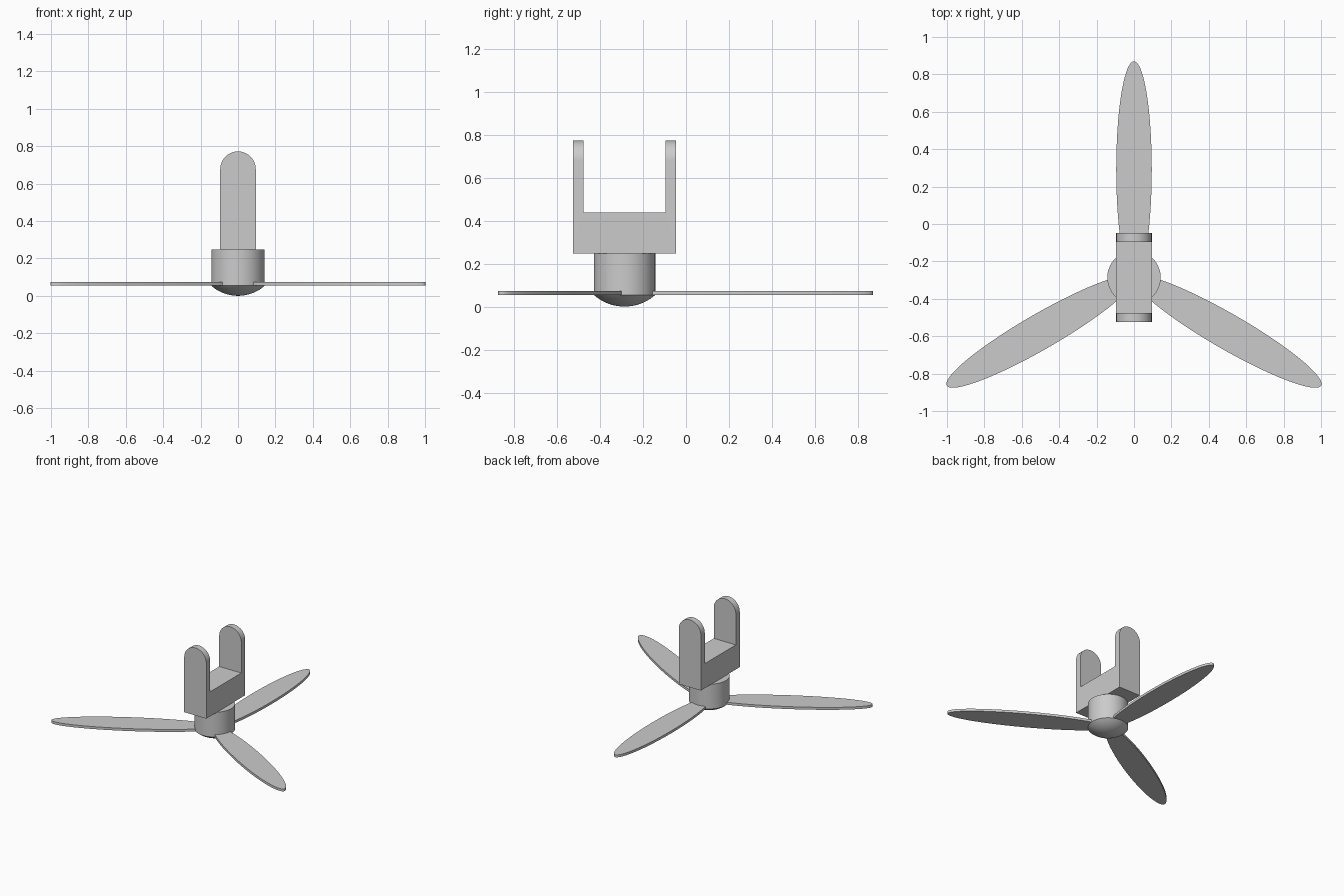
import bpy, bmesh, math
from mathutils import Matrix, Vector

cube = bpy.data.objects.get("Cube")
if cube:
    bpy.data.objects.remove(cube, do_unlink=True)

HUB_Y = -0.286        # rotor axis
HUB_R = 0.143
RIM_Z, BLADE_TOP, HUB_TOP = 0.054, 0.073, 0.247
FORK_W = 0.095        # half width of the fork
FORK_D = 0.239        # half depth of the fork

grey = bpy.data.materials.new("light grey")
grey.use_nodes = True
grey.diffuse_color = (0.6, 0.6, 0.6, 1)
grey.node_tree.nodes["Principled BSDF"].inputs["Base Color"].default_value = (0.6, 0.6, 0.6, 1)


def make_object(name, bm):
    bmesh.ops.recalc_face_normals(bm, faces=bm.faces)
    mesh = bpy.data.meshes.new(name)
    bm.to_mesh(mesh)
    bm.free()
    mesh.materials.append(grey)
    obj = bpy.data.objects.new(name, mesh)
    bpy.context.collection.objects.link(obj)
    return obj


def select(obj):
    bpy.ops.object.select_all(action='DESELECT')
    obj.select_set(True)
    bpy.context.view_layer.objects.active = obj


def smooth(obj):
    select(obj)
    bpy.ops.object.shade_smooth_by_angle(angle=math.radians(30))


def prism(name, outline, direction):
    """Extrude a closed outline along a direction."""
    bm = bmesh.new()
    face = bm.faces.new([bm.verts.new(p) for p in outline])
    ext = bmesh.ops.extrude_face_region(bm, geom=[face], use_keep_orig=True)
    moved = [v for v in ext["geom"] if isinstance(v, bmesh.types.BMVert)]
    bmesh.ops.translate(bm, verts=moved, vec=Vector(direction))
    return make_object(name, bm)


# Hub: shallow spherical dome below a plain cylinder, turned around the axis
dome_r = (HUB_R ** 2 + RIM_Z ** 2) / (2 * RIM_Z)
half_angle = math.asin(HUB_R / dome_r)
profile = []
for i in range(11):
    a = half_angle * i / 10
    profile.append((dome_r * math.sin(a), 0, dome_r * (1 - math.cos(a))))
profile += [(HUB_R, 0, HUB_TOP), (0, 0, HUB_TOP)]
bm = bmesh.new()
verts = [bm.verts.new(p) for p in profile]
edges = [bm.edges.new(pair) for pair in zip(verts, verts[1:])]
bmesh.ops.spin(bm, geom=verts + edges, cent=(0, 0, 0), axis=(0, 0, 1),
               angle=2 * math.pi, steps=64)
bmesh.ops.remove_doubles(bm, verts=bm.verts, dist=1e-4)
hub = make_object("hub", bm)
hub.location.y = HUB_Y
smooth(hub)

# Blades: three flat ellipses that start on the axis
BLADE_L, BLADE_W = 0.578, 0.095
for i, name in enumerate(("back_blade", "right_blade", "left_blade")):
    turn = Matrix.Rotation(math.radians(120 * i), 3, 'Z')
    outline = []
    for k in range(72):
        a = 2 * math.pi * k / 72
        outline.append(turn @ Vector((BLADE_W * math.cos(a),
                                      BLADE_L * (1 + math.sin(a)), RIM_Z)))
    blade = prism(name, outline, (0, 0, BLADE_TOP - RIM_Z))
    blade.location.y = HUB_Y
    smooth(blade)

# Fork: round-topped block with a gap cut between its two arms
ARM_TOP, GAP_FLOOR, ARM_T = 0.772, 0.438, 0.048
arch = [(-FORK_W, -FORK_D, HUB_TOP), (FORK_W, -FORK_D, HUB_TOP)]
for k in range(33):
    a = math.pi * k / 32
    arch.append((FORK_W * math.cos(a), -FORK_D, ARM_TOP - FORK_W + FORK_W * math.sin(a)))
fork = prism("mounting_fork", arch, (0, 2 * FORK_D, 0))

gap = FORK_D - ARM_T
cutter = prism("fork_gap_cutter",
               [(-1, -gap, GAP_FLOOR), (1, -gap, GAP_FLOOR), (1, -gap, 1), (-1, -gap, 1)],
               (0, 2 * gap, 0))
cutter.hide_render = True
cut = fork.modifiers.new("gap", 'BOOLEAN')
cut.operation = 'DIFFERENCE'
cut.solver = 'EXACT'
cut.object = cutter
select(fork)
bpy.ops.object.modifier_apply(modifier=cut.name)
bpy.data.objects.remove(cutter, do_unlink=True)
fork.location.y = HUB_Y
smooth(fork)
